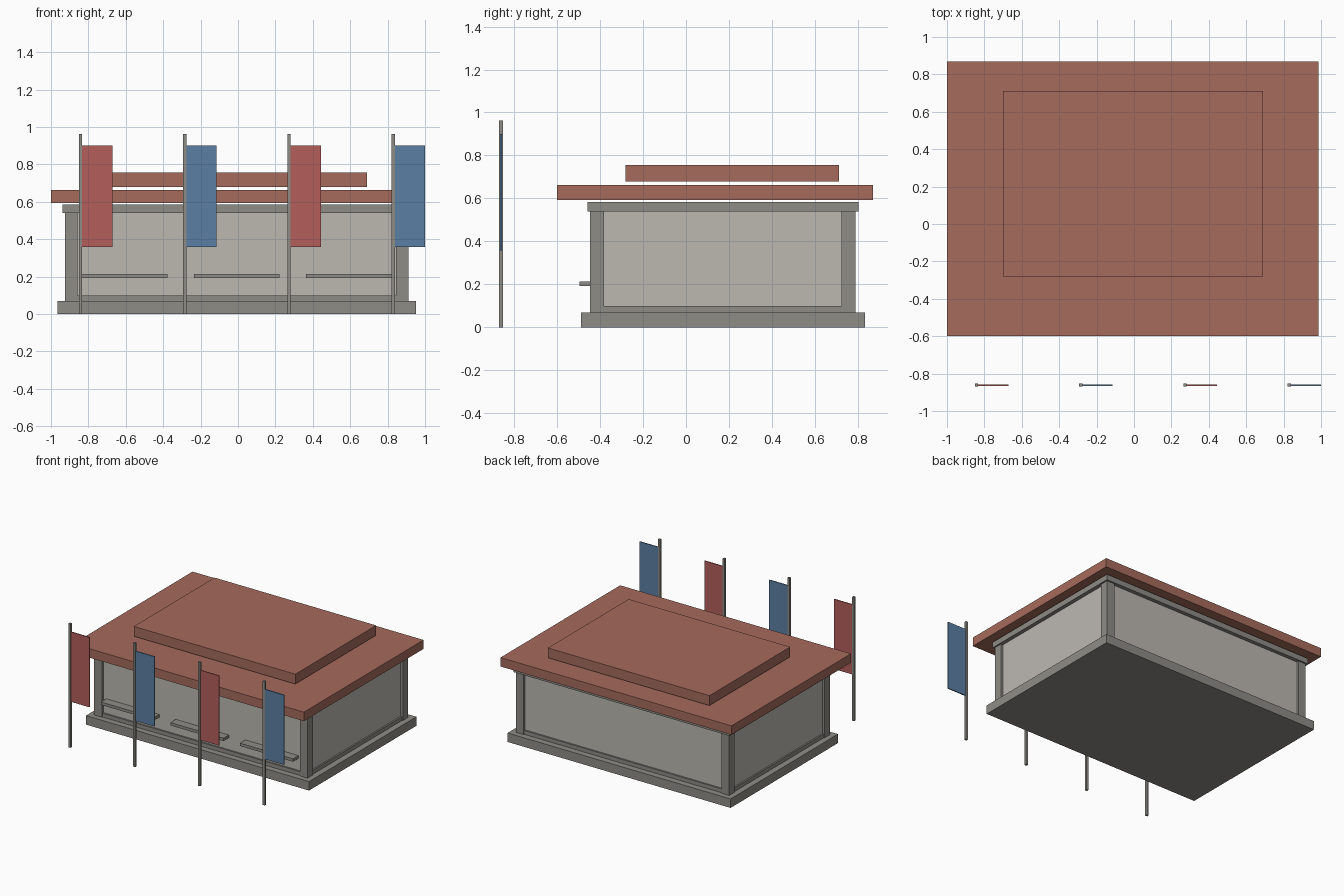
import bpy

if "Cube" in bpy.data.objects:
    bpy.data.objects.remove(bpy.data.objects["Cube"])


def material(name, r, g, b):
    def lin(c):
        c /= 255
        return c / 12.92 if c <= 0.04045 else ((c + 0.055) / 1.055) ** 2.4
    m = bpy.data.materials.new(name)
    m.diffuse_color = (lin(r), lin(g), lin(b), 1)
    m.use_nodes = True
    m.node_tree.nodes["Principled BSDF"].inputs["Base Color"].default_value = m.diffuse_color
    return m


STONE = material("grey stone", 142, 140, 134)
PLASTER = material("pale plaster", 188, 184, 177)
TILE = material("terracotta", 166, 107, 92)
RED = material("red cloth", 179, 94, 91)
BLUE = material("blue cloth", 91, 127, 163)


def box(name, mat, x, y, z):
    """Axis-aligned box from (min, max) pairs."""
    verts = [(a, b, c) for c in z for b in y for a in x]
    faces = [(0, 2, 3, 1), (4, 5, 7, 6), (0, 1, 5, 4),
             (2, 6, 7, 3), (0, 4, 6, 2), (1, 3, 7, 5)]
    me = bpy.data.meshes.new(name)
    me.from_pydata(verts, [], faces)
    me.materials.append(mat)
    ob = bpy.data.objects.new(name, me)
    bpy.context.collection.objects.link(ob)
    return ob


X0, X1, Y0, Y1 = -0.925, 0.911, -0.447, 0.79   # outer corners of the columns
COL = 0.066

# Plinth, walls set back between the columns, and the sill under them
box("plinth", STONE, (-0.966, 0.953), (-0.488, 0.832), (0, 0.07))
box("walls", PLASTER, (X0 + 0.018, X1 - 0.018), (Y0 + 0.018, Y1 - 0.018), (0.06, 0.56))
box("sill", STONE, (X0 + 0.006, X1 - 0.006), (Y0 + 0.006, Y1 - 0.006), (0.065, 0.10))

# Corner columns
for side, x in (("left", X0), ("right", X1 - COL)):
    for end, y in (("front", Y0), ("back", Y1 - COL)):
        box(f"{end}_{side}_column", STONE, (x, x + COL), (y, y + COL), (0.07, 0.55))

# Top beam and the two roof tiers
box("top_beam", STONE, (-0.937, 0.923), (-0.459, 0.802), (0.54, 0.584))
box("lower_roof", TILE, (-1.0, 0.987), (-0.60, 0.87), (0.592, 0.662))
box("upper_roof", TILE, (-0.70, 0.69), (-0.281, 0.712), (0.679, 0.756))

# Front ledges
for i in range(3):
    cx = -0.605 + 0.5985 * i
    box(f"ledge_{i + 1}", STONE, (cx - 0.2285, cx + 0.2285), (-0.495, -0.41), (0.192, 0.214))

# Banner poles with alternating cloth
for i in range(4):
    px = -0.842 + 0.5575 * i
    box(f"pole_{i + 1}", STONE, (px - 0.009, px + 0.009), (-0.87, -0.852), (0, 0.963))
    box(f"banner_{i + 1}", BLUE if i % 2 else RED,
        (px + 0.005, px + 0.17), (-0.865, -0.857), (0.357, 0.90))
